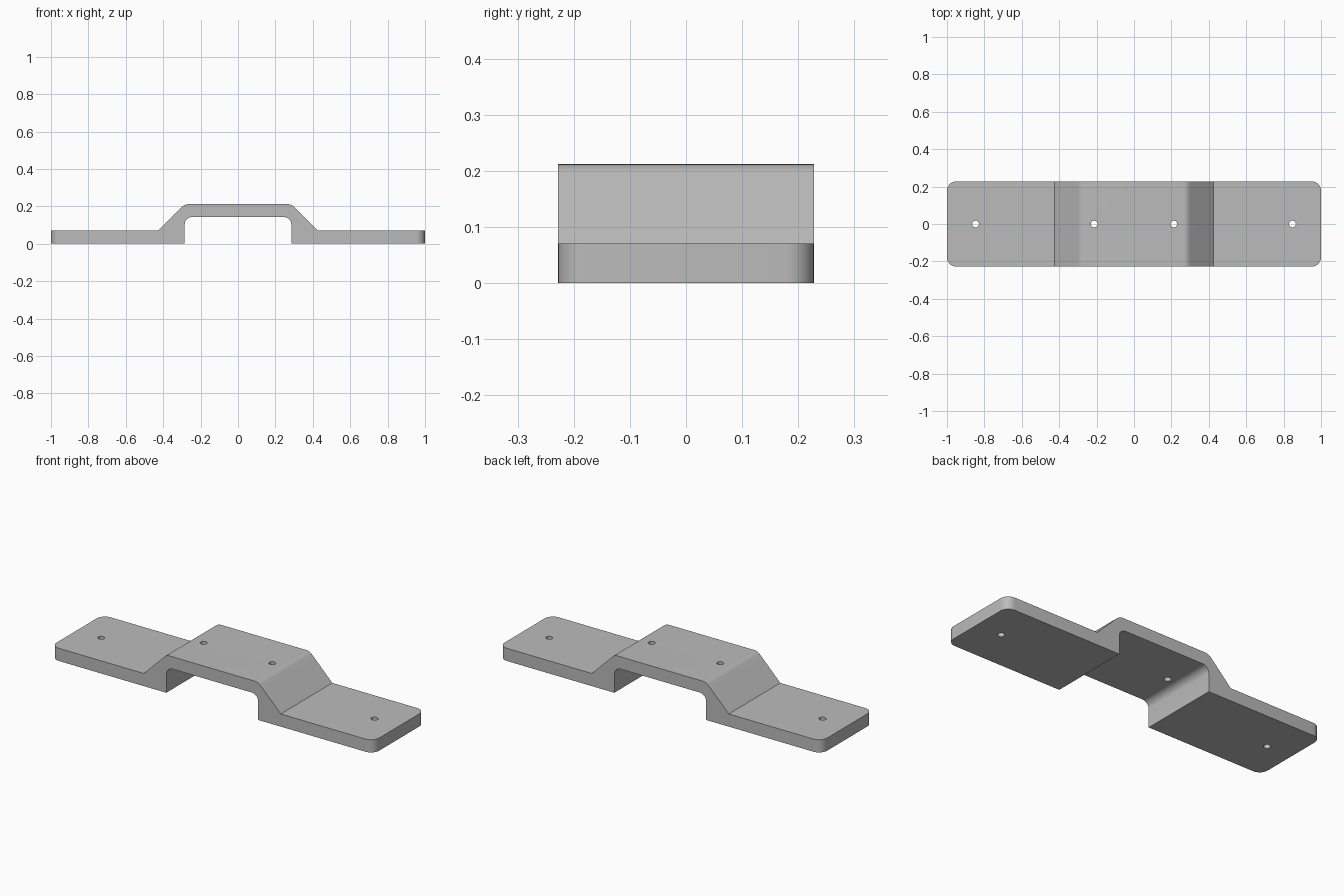
import bpy, bmesh, math
from mathutils import Vector

cube = bpy.data.objects.get("Cube")
if cube:
    bpy.data.objects.remove(cube, do_unlink=True)

HALF_DEPTH = 0.228
CORNER_R = 0.05
HOLE_R = 0.018

grey = bpy.data.materials.new("plain grey")
grey.use_nodes = True
colour = (0.5, 0.5, 0.5, 1)
grey.diffuse_color = colour
grey.node_tree.nodes["Principled BSDF"].inputs["Base Color"].default_value = colour


def fillet(prev, corner, nxt, radius, steps=8):
    """Points of a round tangent to both sides of a profile corner."""
    c = Vector(corner)
    a, b = (Vector(prev) - c).normalized(), (Vector(nxt) - c).normalized()
    half = a.angle(b) / 2
    centre = c + (a + b).normalized() * radius / math.sin(half)
    start = c + a * radius / math.tan(half) - centre
    end = c + b * radius / math.tan(half) - centre
    sweep = math.pi - 2 * half
    return [centre + (start * math.sin(sweep * (1 - i / steps))
                      + end * math.sin(sweep * i / steps)) / math.sin(sweep)
            for i in range(steps + 1)]


# Half profile in x, z from the bottom of the bridge to its top
half_profile = [((0, 0.143), 0), ((0.285, 0.143), 0.04), ((0.285, 0), 0),
                ((1, 0), 0), ((1, 0.071), 0), ((0.425, 0.071), 0),
                ((0.284, 0.212), 0.05), ((0, 0.212), 0)]
right = []
for i, (p, r) in enumerate(half_profile):
    if r:
        right += fillet(half_profile[i - 1][0], p, half_profile[i + 1][0], r)
    else:
        right.append(Vector(p))
right = right[1:-1]
outline = right + [Vector((-p.x, p.y)) for p in reversed(right)]

# Bracket: extruded profile with rounded end corners
bm = bmesh.new()
face = bm.faces.new([bm.verts.new((p.x, -HALF_DEPTH, p.y)) for p in outline])
ext = bmesh.ops.extrude_face_region(bm, geom=[face])
bmesh.ops.translate(bm, vec=(0, 2 * HALF_DEPTH, 0),
                    verts=[g for g in ext["geom"] if isinstance(g, bmesh.types.BMVert)])
bmesh.ops.recalc_face_normals(bm, faces=bm.faces)
corners = [e for e in bm.edges
           if all(abs(v.co.x) > 0.99 for v in e.verts)
           and abs(e.verts[0].co.z - e.verts[1].co.z) > 0.05]
bmesh.ops.bevel(bm, geom=corners, offset=CORNER_R, offset_type='OFFSET',
                segments=8, profile=0.5, affect='EDGES')
mesh = bpy.data.meshes.new("bracket")
bm.to_mesh(mesh)
bm.free()
mesh.materials.append(grey)
bracket = bpy.data.objects.new("bracket", mesh)
bpy.context.collection.objects.link(bracket)

# Screw holes along the centre line
bm = bmesh.new()
for x in (-0.847, -0.213, 0.213, 0.847):
    made = bmesh.ops.create_cone(bm, cap_ends=True, segments=32, radius1=HOLE_R,
                                 radius2=HOLE_R, depth=0.6)
    bmesh.ops.translate(bm, vec=(x, 0, 0.1), verts=made["verts"])
cut_mesh = bpy.data.meshes.new("hole_cutter")
bm.to_mesh(cut_mesh)
bm.free()
cut_mesh.materials.append(grey)
cutter = bpy.data.objects.new("hole_cutter", cut_mesh)
bpy.context.collection.objects.link(cutter)
cutter.hide_render = True
cutter.hide_set(True)

holes = bracket.modifiers.new("screw_holes", 'BOOLEAN')
holes.operation = 'DIFFERENCE'
holes.solver = 'EXACT'
holes.object = cutter

# Apply the holes, then smooth the rounds and keep the folds sharp
bpy.ops.object.select_all(action='DESELECT')
bracket.select_set(True)
bpy.context.view_layer.objects.active = bracket
bpy.ops.object.modifier_apply(modifier=holes.name)
bpy.data.objects.remove(cutter, do_unlink=True)
bpy.ops.object.shade_smooth_by_angle(angle=math.radians(30))
